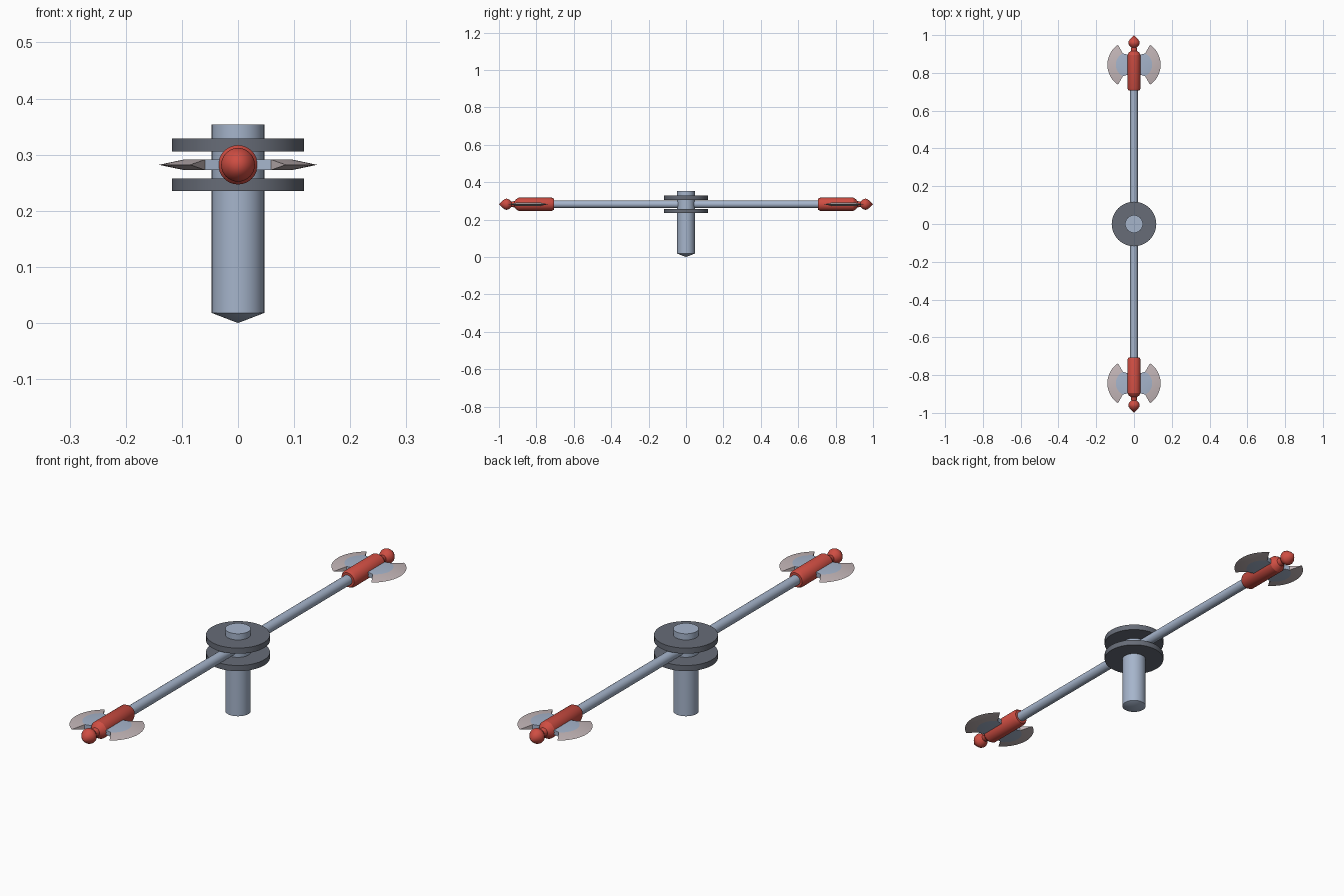
import bpy, bmesh, math
from mathutils import Matrix

if "Cube" in bpy.data.objects:
    bpy.data.objects.remove(bpy.data.objects["Cube"])


def mat(name, rgb):
    m = bpy.data.materials.new(name)
    m.diffuse_color = (*rgb, 1)
    m.use_nodes = True
    m.node_tree.nodes["Principled BSDF"].inputs["Base Color"].default_value = m.diffuse_color
    return m


STEEL = mat("blue steel", (0.38, 0.46, 0.60))
DARK = mat("dark grey", (0.135, 0.15, 0.185))
RED = mat("red", (0.62, 0.075, 0.055))
EDGE = mat("pale blade edge", (0.55, 0.47, 0.48))
ARM_Z = 0.282


def finish(bm, name, mats, smooth):
    bmesh.ops.recalc_face_normals(bm, faces=bm.faces)
    me = bpy.data.meshes.new(name)
    bm.to_mesh(me)
    bm.free()
    for m in mats:
        me.materials.append(m)
    ob = bpy.data.objects.new(name, me)
    bpy.context.collection.objects.link(ob)
    if smooth:
        bpy.ops.object.select_all(action='DESELECT')
        ob.select_set(True)
        bpy.context.view_layer.objects.active = ob
        bpy.ops.object.shade_smooth_by_angle(angle=math.radians(30))
    return ob


def lathe(name, profile, material, matrix=Matrix(), n=40):
    """Spin (height, radius) pairs around z, then place with matrix."""
    bm = bmesh.new()
    rings = []
    for h, r in profile:
        if r == 0:
            rings.append([bm.verts.new((0, 0, h))] * n)
        else:
            rings.append([bm.verts.new((r * math.cos(2 * math.pi * i / n),
                                        r * math.sin(2 * math.pi * i / n), h)) for i in range(n)])
    for a, b in zip(rings, rings[1:]):
        for i in range(n):
            j = (i + 1) % n
            bm.faces.new(list(dict.fromkeys((a[i], a[j], b[j], b[i]))))
    bm.transform(matrix)
    return finish(bm, name, [material], True)


def blade(name, sx, sy, n=20):
    """Axe blade: flat inner plate, bevelled crescent to a sharp outer edge."""
    bm = bmesh.new()
    t_vals = [-1 + 2 * i / n for i in range(n + 1)]
    half = 0.0095
    a_mid, a_out = math.asin(0.06 / 0.066), math.radians(55.8)

    def rows(t):
        mid = (0.032 + 0.064 * math.cos(t * a_mid), 0.060 * math.sin(t * a_mid) / math.sin(a_mid))
        out = (0.013 + 0.128 * math.cos(t * a_out), 0.128 * math.sin(t * a_out))
        return (0.02, 0.05 * t), mid, out

    def vert(p, z):
        return bm.verts.new((sx * p[0], sy * (0.843 + p[1]), ARM_Z + z))

    cols = []
    for t in t_vals:
        i, m, o = rows(t)
        cols.append((vert(i, half), vert(m, half), vert(o, 0), vert(m, -half), vert(i, -half)))
    for a, b in zip(cols, cols[1:]):
        for k in range(5):
            l = (k + 1) % 5
            f = bm.faces.new((a[k], a[l], b[l], b[k]))
            f.material_index = 1 if k in (1, 2) else 0
    for c in (cols[0], cols[-1]):
        bm.faces.new((c[0], c[1], c[3], c[4]))
        bm.faces.new((c[1], c[2], c[3])).material_index = 1
    return finish(bm, name, [STEEL, EDGE], True)


# Central post with a shallow pointed foot
lathe("post", [(0, 0), (0.018, 0.047), (0.354, 0.047), (0.354, 0)], STEEL)

# Two discs clamping the arm
for name, z in (("lower_disc", 0.235), ("upper_disc", 0.306)):
    lathe(name, [(z, 0), (z, 0.118), (z + 0.023, 0.118), (z + 0.023, 0)], DARK, n=48)

# Long horizontal arm
along_y = Matrix.Translation((0, 0, ARM_Z)) @ Matrix.Rotation(-math.pi / 2, 4, 'X')
lathe("arm", [(-0.72, 0), (-0.72, 0.02), (0.72, 0.02), (0.72, 0)], STEEL, along_y, 24)

# Red heads with pointed knobs, and a pair of blades on each end
HEAD = [(0.706, 0), (0.706, 0.029), (0.718, 0.035), (0.895, 0.035), (0.908, 0.027),
        (0.916, 0.017), (0.934, 0.014), (0.940, 0.021), (0.950, 0.028),
        (0.959, 0.030), (0.968, 0.028), (0.978, 0.021), (1.0, 0)]
for side, sy in (("back", 1), ("front", -1)):
    turn = Matrix.Translation((0, 0, ARM_Z)) @ Matrix.Rotation(-sy * math.pi / 2, 4, 'X')
    lathe("head_" + side, HEAD, RED, turn, 32)
    for hand, sx in (("right", 1), ("left", -1)):
        blade("blade_%s_%s" % (side, hand), sx, sy)
